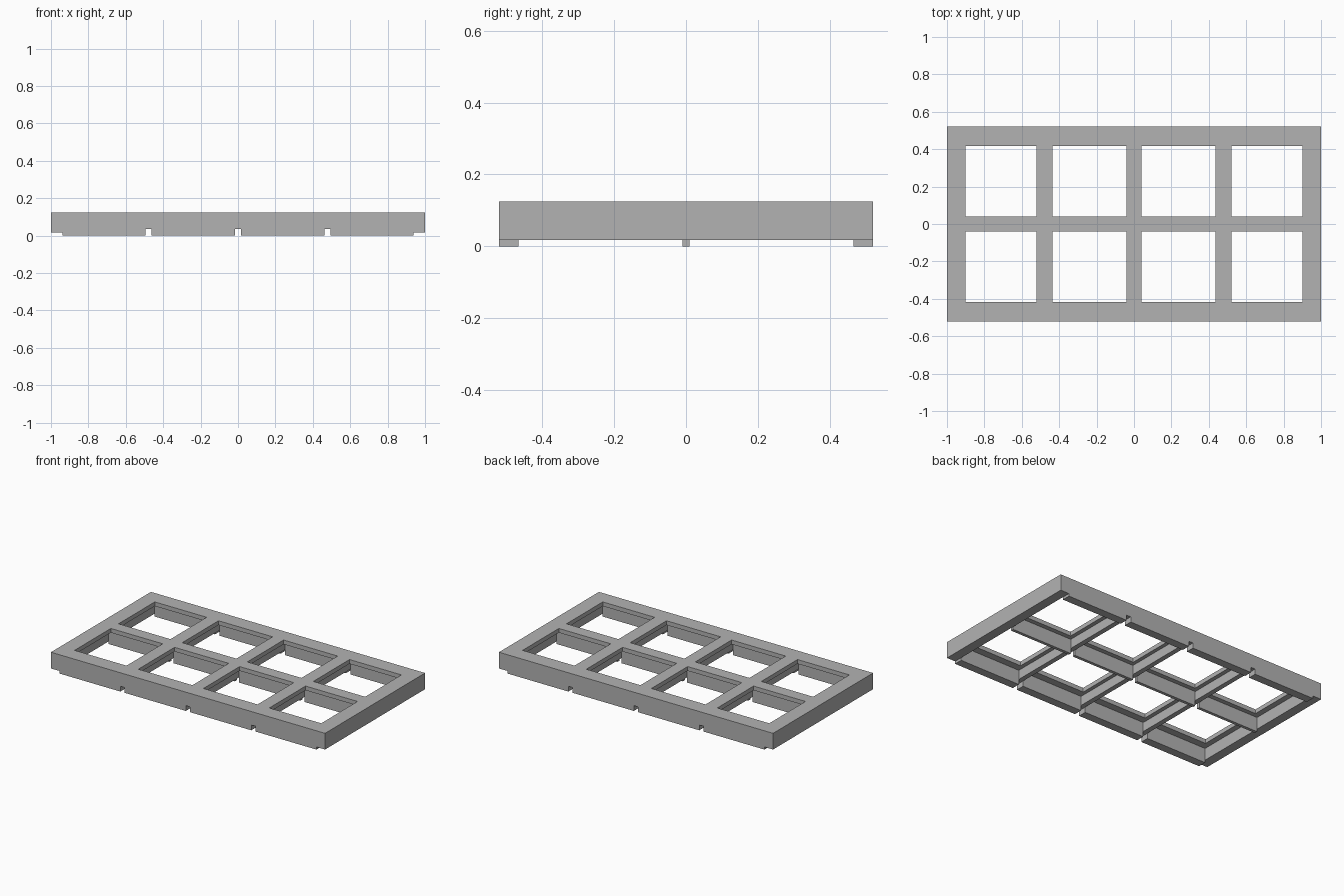
import bpy
import bmesh

cube = bpy.data.objects.get("Cube")
if cube:
    bpy.data.objects.remove(cube, do_unlink=True)

HALF_X, HALF_Y, TOP = 1.0, 0.521, 0.124
LIP = 0.028          # thickness of the top flange around each opening
RIB_X = 0.478        # outer cross rib centre
RIB_HALF = 0.016     # half thickness of the cross ribs
WALL_X, WALL_Y = 0.937, 0.466   # inner faces of the outer walls


def add_box(bm, x, y, z):
    """Add a box from its (min, max) ranges."""
    verts = bmesh.ops.create_cube(bm, size=1)["verts"]
    for v in verts:
        v.co = [r[0] if c < 0 else r[1] for c, r in zip(v.co, (x, y, z))]


def make_object(name, boxes):
    bm = bmesh.new()
    for box in boxes:
        add_box(bm, *box)
    mesh = bpy.data.meshes.new(name)
    bm.to_mesh(mesh)
    bm.free()
    obj = bpy.data.objects.new(name, mesh)
    bpy.context.collection.objects.link(obj)
    return obj


def mirrored(x, y, z):
    """Repeat a box in all four quadrants."""
    for sx in (1, -1):
        for sy in (1, -1):
            yield (sorted(sx * v for v in x), sorted(sy * v for v in y), z)


def grid_cells(columns, y, z):
    return [b for x in columns for b in mirrored(x, y, z)]


# Solid slab that becomes the grid frame
frame = make_object("grid_frame", [((-HALF_X, HALF_X), (-HALF_Y, HALF_Y), (0, TOP))])

# Through openings, seen from above
openings = make_object("opening_cutter", grid_cells(
    [(0.04, 0.435), (0.521, 0.90)], (0.04, 0.418), (-0.1, TOP + 0.1)))

# Wider pockets from below, leaving a flange and thin ribs
pockets = make_object("pocket_cutter", grid_cells(
    [(RIB_HALF, RIB_X - RIB_HALF), (RIB_X + RIB_HALF, WALL_X)],
    (0.01, WALL_Y), (-0.1, TOP - LIP)))

# Channels under the cross ribs and raised undersides of the end walls
across = (-HALF_Y - 0.1, HALF_Y + 0.1)
trims = [((c - RIB_HALF, c + RIB_HALF), across, (-0.1, 0.035))
         for c in (-RIB_X, 0, RIB_X)]
trims += [((WALL_X, 1.1), across, (-0.1, 0.017)),
          ((-1.1, -WALL_X), across, (-0.1, 0.017))]
channels = make_object("channel_cutter", trims)

# Cut the slab and bake the result
cutters = (openings, pockets, channels)
for cutter in cutters:
    cutter.hide_render = True
    mod = frame.modifiers.new(cutter.name, "BOOLEAN")
    mod.operation = "DIFFERENCE"
    mod.solver = "EXACT"
    mod.object = cutter
bpy.context.view_layer.update()
baked = bpy.data.meshes.new_from_object(
    frame.evaluated_get(bpy.context.evaluated_depsgraph_get()))
frame.modifiers.clear()
frame.data = baked
for cutter in cutters:
    bpy.data.objects.remove(cutter, do_unlink=True)

# Plain grey finish
grey = bpy.data.materials.new("plain_grey")
grey.use_nodes = True
colour = (0.45, 0.45, 0.45, 1)
grey.diffuse_color = colour
grey.node_tree.nodes["Principled BSDF"].inputs["Base Color"].default_value = colour
baked.materials.clear()
baked.materials.append(grey)
for poly in baked.polygons:
    poly.material_index = 0
